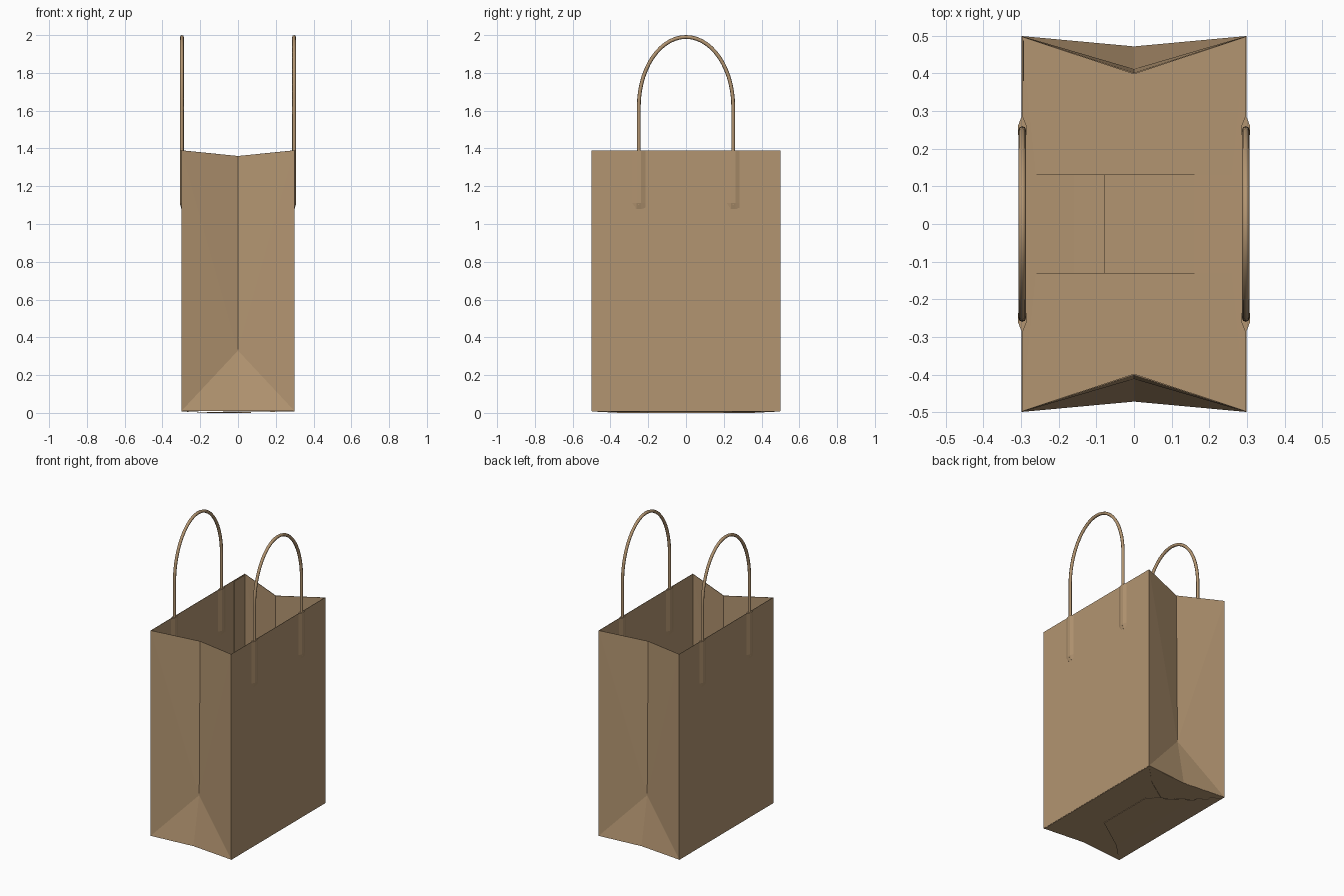
import bpy, bmesh, math

if "Cube" in bpy.data.objects:
    bpy.data.objects.remove(bpy.data.objects["Cube"])

W, D, H = 0.298, 0.498, 1.39   # half width, half depth, rim height
T = 0.004                      # paper thickness

paper = bpy.data.materials.new("kraft_paper")
paper.diffuse_color = (0.45, 0.30, 0.165, 1)
paper.use_nodes = True
paper.node_tree.nodes["Principled BSDF"].inputs["Base Color"].default_value = paper.diffuse_color


def make(name, verts, faces, thickness=0.0):
    bm = bmesh.new()
    vs = [bm.verts.new(v) for v in verts]
    for f in faces:
        bm.faces.new([vs[i] for i in f])
    bmesh.ops.remove_doubles(bm, verts=bm.verts, dist=1e-5)
    bmesh.ops.recalc_face_normals(bm, faces=bm.faces)
    me = bpy.data.meshes.new(name)
    bm.to_mesh(me)
    bm.free()
    ob = bpy.data.objects.new(name, me)
    bpy.context.collection.objects.link(ob)
    me.materials.append(paper)
    if thickness:
        mod = ob.modifiers.new("paper_thickness", 'SOLIDIFY')
        mod.thickness = thickness
        mod.offset = 0
    return ob


# bag body: two wide panels and two gusseted ends with a folded triangle at the base
verts, faces = [], []
for s in (-1, 1):
    b = len(verts)
    verts += [(-W, s * D, 0.01), (0, s * 0.47, 0.01), (W, s * D, 0.01),
              (0, s * 0.41, 0.33),
              (-W, s * D, H), (0, s * 0.40, 1.36), (W, s * D, H)]
    faces += [(b, b + 1, b + 3), (b + 1, b + 2, b + 3),
              (b, b + 3, b + 4), (b + 3, b + 5, b + 4),
              (b + 3, b + 2, b + 6), (b + 3, b + 6, b + 5)]
faces += [(0, 7, 11, 4), (2, 9, 13, 6)]
make("bag_body", verts, faces, T)

# end flaps on the inside of the base
for s, n in ((-1, "front"), (1, "back")):
    z = 0.011
    make(n + "_base_flap",
         [(-W, s * D, z), (0, s * 0.47, z), (W, s * D, z),
          (0.26, s * 0.13, z), (-0.26, s * 0.13, z)],
         [(0, 1, 2, 3, 4)], 0.003)

# long flaps overlapping along the middle of the base
for s, edge, z, n in ((1, -0.08, 0.007, "upper"), (-1, 0.07, 0.002, "lower")):
    k = 0.36
    make(n + "_long_base_flap",
         [(s * W, -D, 0.009), (s * W, D, 0.009), (s * 0.16, k, z),
          (edge, k - 0.16, z), (edge, 0.16 - k, z), (s * 0.16, -k, z)],
         [(0, 1, 2, 5), (5, 2, 3, 4)], 0.003)

# glued vertical seam strip inside one wide panel
make("inner_seam", [(-W + 0.004, 0.38, 0.02), (-W + 0.004, D - 0.01, 0.02),
                    (-W + 0.004, D - 0.01, H - 0.005), (-W + 0.004, 0.38, H - 0.005)],
     [(0, 1, 2, 3)], 0.002)

for sx, n in ((-1, "left"), (1, "right")):
    x = sx * 0.297
    # handle: straight legs joined by an elliptical arch
    pts = [(x, -0.25, 1.10)]
    pts += [(x, -0.25 * math.cos(a), 1.62 + 0.37 * math.sin(a))
            for a in (math.pi * i / 28 for i in range(29))]
    pts += [(x, 0.25, 1.10)]
    cu = bpy.data.curves.new(n + "_handle", 'CURVE')
    cu.dimensions = '3D'
    cu.bevel_depth = 0.01
    cu.bevel_resolution = 2
    cu.use_fill_caps = True
    sp = cu.splines.new('POLY')
    sp.points.add(len(pts) - 1)
    for p, co in zip(sp.points, pts):
        p.co = (*co, 1)
    cu.materials.append(paper)
    ob = bpy.data.objects.new(n + "_handle", cu)
    bpy.context.collection.objects.link(ob)

    # paper swelling around each glued handle leg
    prof = [(0, 0.04), (0.011, 0.012), (0.011, -0.012),
            (0, -0.04), (-0.011, -0.012), (-0.011, 0.012)]
    for sy in (-1, 1):
        vs = []
        for z, k in ((1.08, 0.25), (1.11, 1), (1.388, 1)):
            vs += [(x + px * k, sy * 0.25 + py, z) for px, py in prof]
        fs = [tuple(range(6)), tuple(range(12, 18))]
        for r in (0, 6):
            fs += [(r + i, r + (i + 1) % 6, r + 6 + (i + 1) % 6, r + 6 + i)
                   for i in range(6)]
        make(n + "_handle_sleeve", vs, fs)
